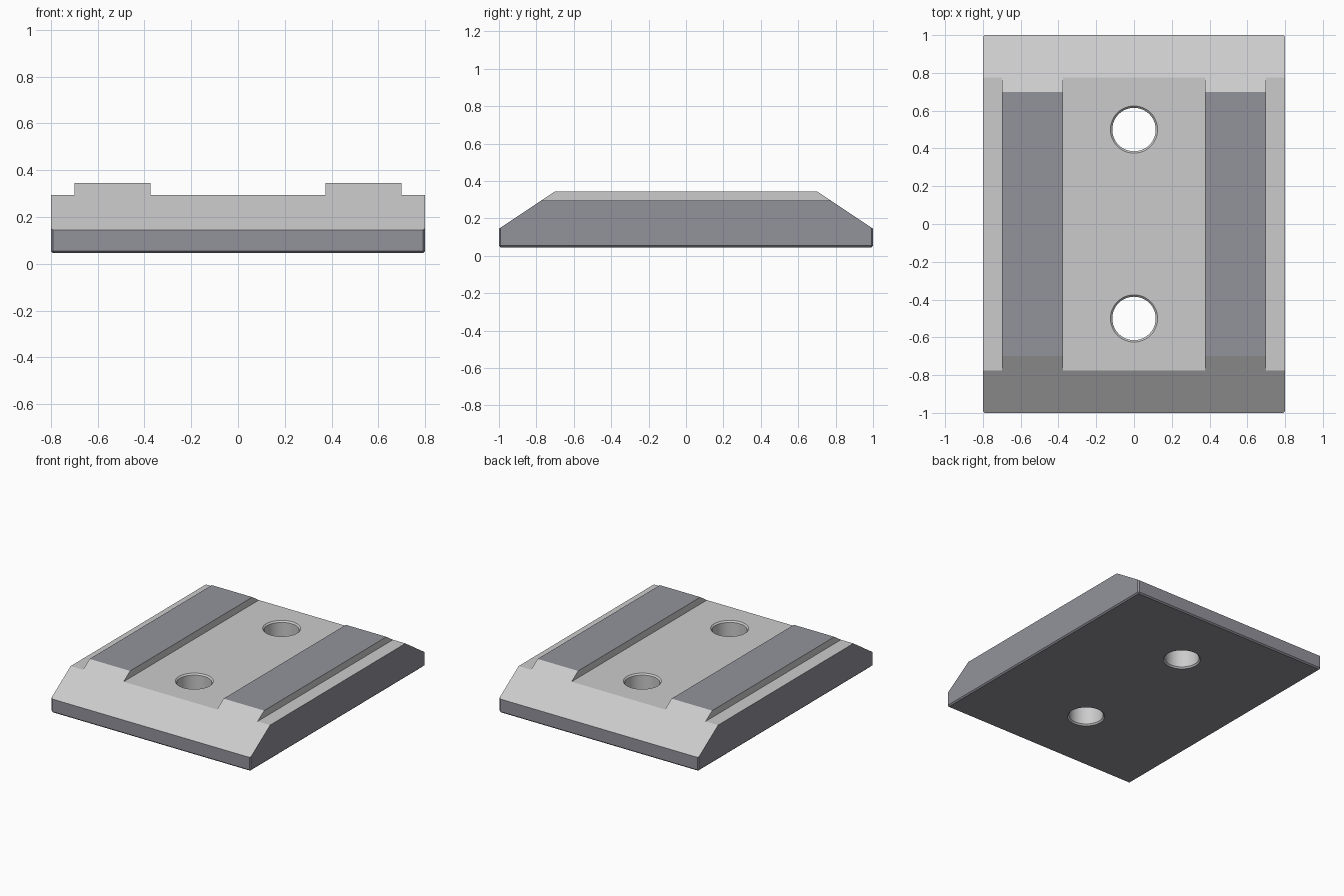
import bpy, bmesh, math
from mathutils import Vector

if "Cube" in bpy.data.objects:
    bpy.data.objects.remove(bpy.data.objects["Cube"])

BASE, EDGE, DECK, RIB = 0.045, 0.145, 0.295, 0.345


def material(name, rgb):
    m = bpy.data.materials.new(name)
    m.diffuse_color = (*rgb, 1)
    m.use_nodes = True
    m.node_tree.nodes["Principled BSDF"].inputs["Base Color"].default_value = m.diffuse_color
    return m


def add_object(name, bm):
    mesh = bpy.data.meshes.new(name)
    bm.normal_update()
    bm.to_mesh(mesh)
    bm.free()
    ob = bpy.data.objects.new(name, mesh)
    bpy.context.collection.objects.link(ob)
    return ob


light = material("machined_grey", (0.8, 0.8, 0.8))
dark = material("dark_grey", (0.29, 0.29, 0.33))

# Plate: ribbed cross-section extruded from front to back
half = [(0.8, BASE), (0.8, DECK), (0.7, DECK), (0.7, RIB), (0.375, RIB), (0.375, DECK)]
profile = half + [(-x, z) for x, z in reversed(half)]
bm = bmesh.new()
face = bm.faces.new([bm.verts.new((x, -1, z)) for x, z in profile])
ext = bmesh.ops.extrude_face_region(bm, geom=[face])
bmesh.ops.translate(bm, vec=(0, 2, 0),
                    verts=[g for g in ext["geom"] if isinstance(g, bmesh.types.BMVert)])

# Sloped ends
for s in (-1, 1):
    cut = bmesh.ops.bisect_plane(bm, geom=bm.verts[:] + bm.edges[:] + bm.faces[:],
                                 plane_co=(0, s, EDGE), plane_no=Vector((0, s * 2, 3)).normalized(),
                                 clear_outer=True)
    bmesh.ops.holes_fill(bm, edges=[e for e in bm.edges if e.is_boundary], sides=0)
bmesh.ops.recalc_face_normals(bm, faces=bm.faces[:])


# Small chamfer on the bottom rim and the upright corners
def is_outer(e):
    a, b = (v.co for v in e.verts)
    bottom = max(a.z, b.z) < BASE + 0.001
    upright = abs(a.x - b.x) + abs(a.y - b.y) < 0.001 and abs(a.y) > 0.99 and abs(a.x) > 0.79
    return bottom or upright


bmesh.ops.bevel(bm, geom=[e for e in bm.edges if is_outer(e)], offset=0.009,
                offset_type='OFFSET', segments=1, profile=0.5, affect='EDGES')

# Dark rib tops, outer sides and underside
bm.normal_update()
for f in bm.faces:
    c, n = f.calc_center_median(), f.normal
    rib_top = n.z > 0.9 and c.z > DECK + 0.02
    side = abs(n.z) < 0.1 and c.z < DECK
    f.material_index = 1 if rib_top or side or n.z < -0.1 else 0
plate = add_object("ribbed_plate", bm)
plate.data.materials.append(light)
plate.data.materials.append(dark)

# Two bolt holes with slightly chamfered rims
N = 48
rings = [(0.135, BASE - 0.01), (0.115, BASE + 0.01), (0.115, DECK - 0.01), (0.135, DECK + 0.01)]
bm = bmesh.new()
for cy in (-0.5, 0.5):
    loops = [[bm.verts.new((r * math.cos(2 * math.pi * i / N),
                            cy + r * math.sin(2 * math.pi * i / N), z)) for i in range(N)]
             for r, z in rings]
    for lo, hi in zip(loops, loops[1:]):
        for i in range(N):
            j = (i + 1) % N
            bm.faces.new((lo[i], lo[j], hi[j], hi[i]))
    bm.faces.new(loops[0][::-1])
    bm.faces.new(loops[-1])
cutter = add_object("hole_cutter", bm)
cutter.data.materials.append(light)
cutter.hide_render = True
cutter.display_type = 'WIRE'

mod = plate.modifiers.new("bolt_holes", 'BOOLEAN')
mod.operation = 'DIFFERENCE'
mod.solver = 'EXACT'
mod.object = cutter

# Apply the holes, remove the cutter and smooth the hole walls
bpy.ops.object.select_all(action='DESELECT')
plate.select_set(True)
bpy.context.view_layer.objects.active = plate
bpy.ops.object.modifier_apply(modifier=mod.name)
bpy.data.objects.remove(cutter)
bpy.ops.object.shade_smooth_by_angle(angle=math.radians(30))
